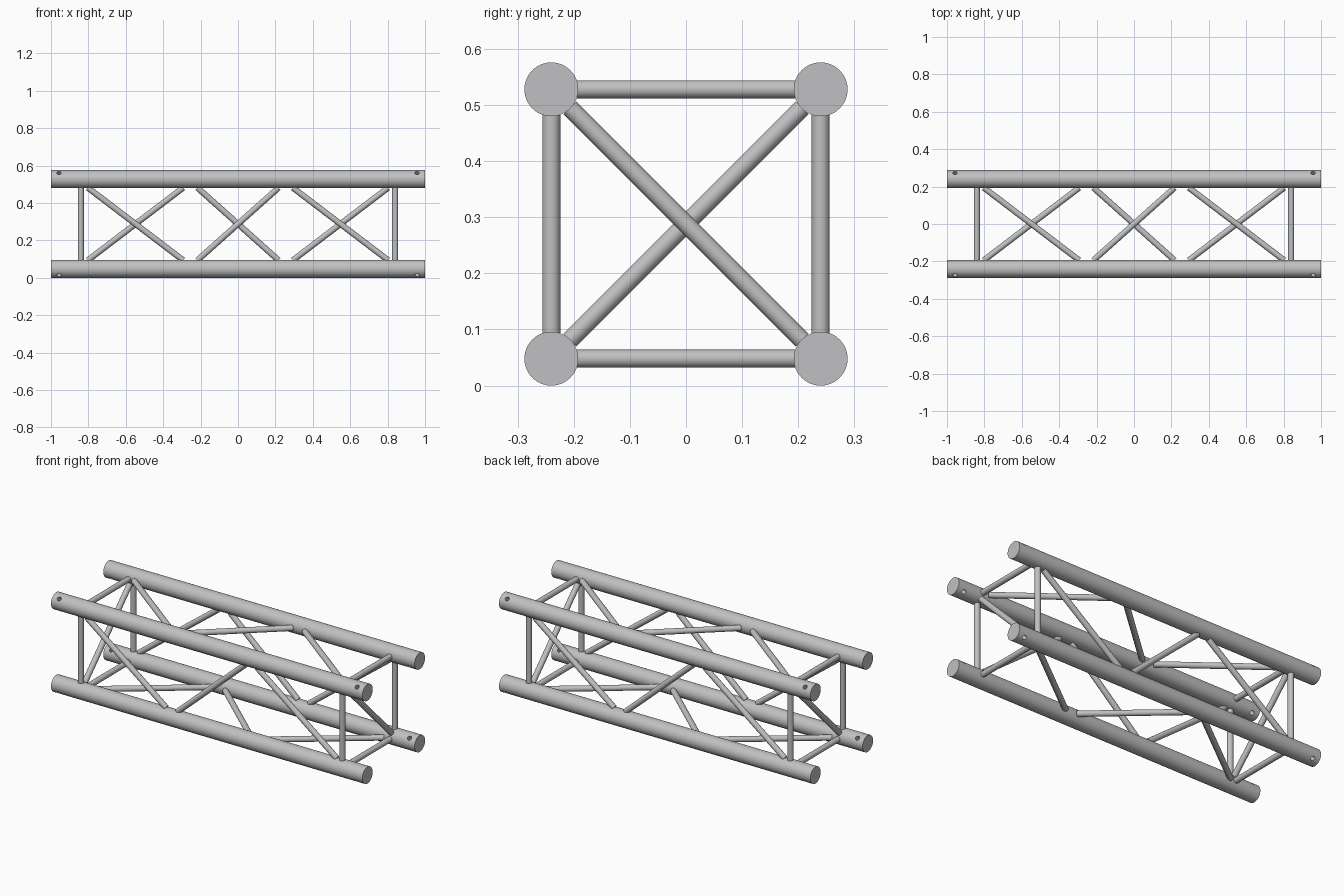
import bpy
import math
from mathutils import Vector

if "Cube" in bpy.data.objects:
    bpy.data.objects.remove(bpy.data.objects["Cube"], do_unlink=True)

MID = 0.288      # height of the truss axis
ARM = 0.24       # chord offset from the axis
CHORD_R = 0.048
BRACE_R = 0.016
POST_X = 0.84
HOLE_X = 0.957
INNER = ARM - CHORD_R + 0.002

metal = bpy.data.materials.new("aluminium grey")
metal.use_nodes = True
grey = (0.53, 0.53, 0.54, 1)
metal.diffuse_color = grey
metal.node_tree.nodes["Principled BSDF"].inputs["Base Color"].default_value = grey


def rod(name, a, b, radius, sides=24):
    """Solid round bar between two points given relative to the truss axis."""
    a, b = Vector(a), Vector(b)
    direction = b - a
    bpy.ops.mesh.primitive_cylinder_add(
        vertices=sides, radius=radius, depth=direction.length,
        location=(a + b) / 2 + Vector((0, 0, MID)),
        rotation=direction.to_track_quat('Z', 'Y').to_euler())
    obj = bpy.context.object
    obj.name = name
    obj.data.materials.append(metal)
    return obj


def smooth(obj):
    bpy.ops.object.select_all(action='DESELECT')
    obj.select_set(True)
    bpy.context.view_layer.objects.active = obj
    bpy.ops.object.shade_smooth_by_angle(angle=math.radians(35))


# Four main chords, each with a slanted pin hole drilled through near both ends
for sy, side in ((-1, "front"), (1, "back")):
    for sz, level in ((-1, "bottom"), (1, "top")):
        y, z = sy * ARM, sz * ARM
        chord = rod(f"{level}_{side}_chord", (-1, y, z), (1, y, z), CHORD_R, 64)
        for x in (-HOLE_X, HOLE_X):
            dy, dz = sy * 0.06, sz * 0.06
            drill = rod("pin_hole_cutter", (x, y - dy, z - dz), (x, y + dy, z + dz), 0.012, 20)
            drill.hide_render = True
            bpy.context.view_layer.objects.active = chord
            cut = chord.modifiers.new("pin_hole", 'BOOLEAN')
            cut.operation = 'DIFFERENCE'
            cut.solver = 'EXACT'
            cut.object = drill
            bpy.ops.object.modifier_apply(modifier=cut.name)
            bpy.data.objects.remove(drill, do_unlink=True)
        smooth(chord)

# Lacing on each face: a zigzag of three bars, plus a square post at each end.
# Each face maps (x, across) to a point; opposite faces run in opposite phase.
faces = {
    "front": (lambda x, t: (x, -ARM, t), 1),
    "back": (lambda x, t: (x, ARM, t), -1),
    "top": (lambda x, t: (x, t, ARM), 1),
    "bottom": (lambda x, t: (x, t, -ARM), -1),
}
bays = ((-0.548, 0.255), (0, 0.217), (0.548, 0.255))
for face, (place, phase) in faces.items():
    for i, (centre, half) in enumerate(bays):
        t = INNER * phase * (-1) ** i
        smooth(rod(f"{face}_diagonal_{i + 1}",
                   place(centre - half, t), place(centre + half, -t), BRACE_R))
    for x, end in ((-POST_X, "right"), (POST_X, "left")):
        smooth(rod(f"{face}_{end}_post", place(x, -INNER), place(x, INNER), BRACE_R))

# Cross brace at each end, leaning opposite ways
reach = ARM - CHORD_R * math.sqrt(0.5) + 0.001
for s, end in ((-1, "right"), (1, "left")):
    smooth(rod(f"{end}_end_brace", (s * POST_X, -reach, s * reach),
               (s * POST_X, reach, -s * reach), BRACE_R))
